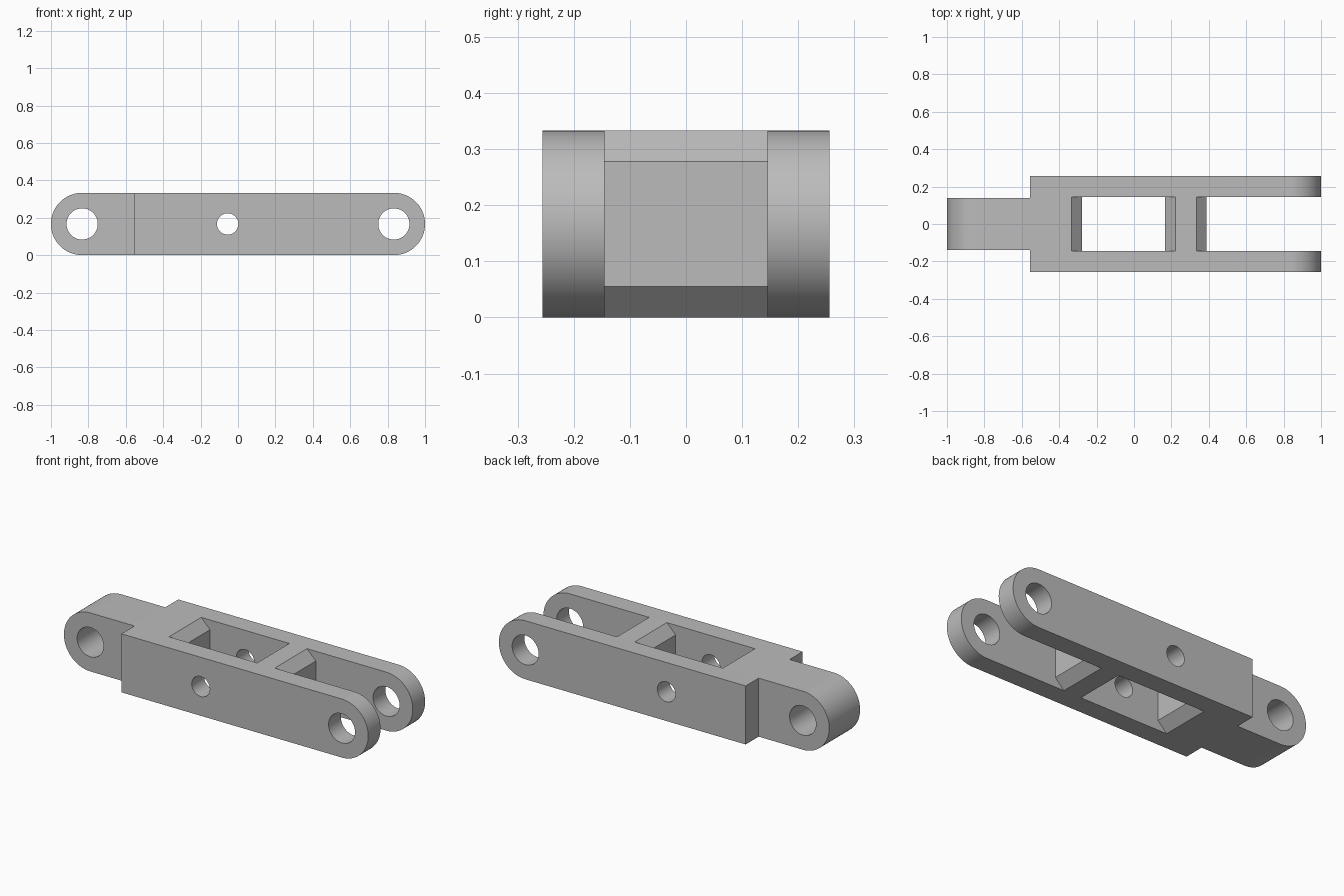
import bpy, bmesh
from math import pi, cos, sin

cube = bpy.data.objects.get("Cube")
if cube:
    bpy.data.objects.remove(cube, do_unlink=True)

U = 1 / 18                 # design module
H = 6 * U                  # height
MID = H / 2                # axis height of the pins
PIN_X = 15 * U
WIDTH = 0.256              # half width over the cheeks
SLOT = 0.145               # half width between the cheeks
TONGUE = 0.139             # half width of the tongue
E = 0.05                   # cutter overshoot

grey = bpy.data.materials.new("plain grey")
grey.use_nodes = True
color = (0.5, 0.5, 0.5, 1)
grey.diffuse_color = color
grey.node_tree.nodes["Principled BSDF"].inputs["Base Color"].default_value = color


def prism(name, profile, y0, y1):
    """Extrude an x-z profile from y0 to y1."""
    bm = bmesh.new()
    face = bm.faces.new([bm.verts.new((x, y0, z)) for x, z in profile])
    ext = bmesh.ops.extrude_face_region(bm, geom=[face])["geom"]
    verts = [v for v in ext if isinstance(v, bmesh.types.BMVert)]
    bmesh.ops.translate(bm, verts=verts, vec=(0, y1 - y0, 0))
    bmesh.ops.recalc_face_normals(bm, faces=bm.faces)
    mesh = bpy.data.meshes.new(name)
    bm.to_mesh(mesh)
    bm.free()
    mesh.materials.append(grey)
    obj = bpy.data.objects.new(name, mesh)
    bpy.context.collection.objects.link(obj)
    return obj


def arc(cx, r, start, end, n):
    return [(cx + r * cos(start + (end - start) * i / n),
             MID + r * sin(start + (end - start) * i / n)) for i in range(n + 1)]


def wall(x, side):
    """Bottom-to-top outline of a bar wall bevelled at both edges."""
    back = x - side * (U + E)
    return [(back, -E), (x, U), (x, H - U), (back, H + E)]


# Link body: a bar with rounded ends
link = prism("link_body", arc(PIN_X, MID, -pi / 2, pi / 2, 48)
             + arc(-PIN_X, MID, pi / 2, 3 * pi / 2, 48), -WIDTH, WIDTH)

# Cutters: tongue sides, window, fork slot and pin holes
side = [(-1 - E, -E), (-10 * U, -E), (-10 * U, H + E), (-1 - E, H + E)]
cutters = [
    prism("tongue_side_cutter", side, TONGUE, WIDTH + E),
    prism("tongue_side_cutter", side, -WIDTH - E, -TONGUE),
    prism("window_cutter", wall(-5 * U, 1) + wall(3 * U, -1)[::-1], -SLOT, SLOT),
    prism("fork_slot_cutter", wall(7 * U, 1) + [(1 + E, H + E), (1 + E, -E)],
          -SLOT, SLOT),
]
for x, r in ((-PIN_X, 0.0835), (PIN_X, 0.0835), (-U, 0.057)):
    cutters.append(prism("hole_cutter", arc(x, r, 0, 2 * pi, 48)[:-1],
                         -WIDTH - E, WIDTH + E))

bpy.ops.object.select_all(action="DESELECT")
bpy.context.view_layer.objects.active = link
link.select_set(True)
for cutter in cutters:
    cutter.hide_render = True
    mod = link.modifiers.new("cut", "BOOLEAN")
    mod.operation = "DIFFERENCE"
    mod.solver = "EXACT"
    mod.object = cutter
    bpy.ops.object.modifier_apply(modifier=mod.name)
    bpy.data.objects.remove(cutter, do_unlink=True)

bpy.ops.object.shade_smooth_by_angle(angle=pi / 6)
